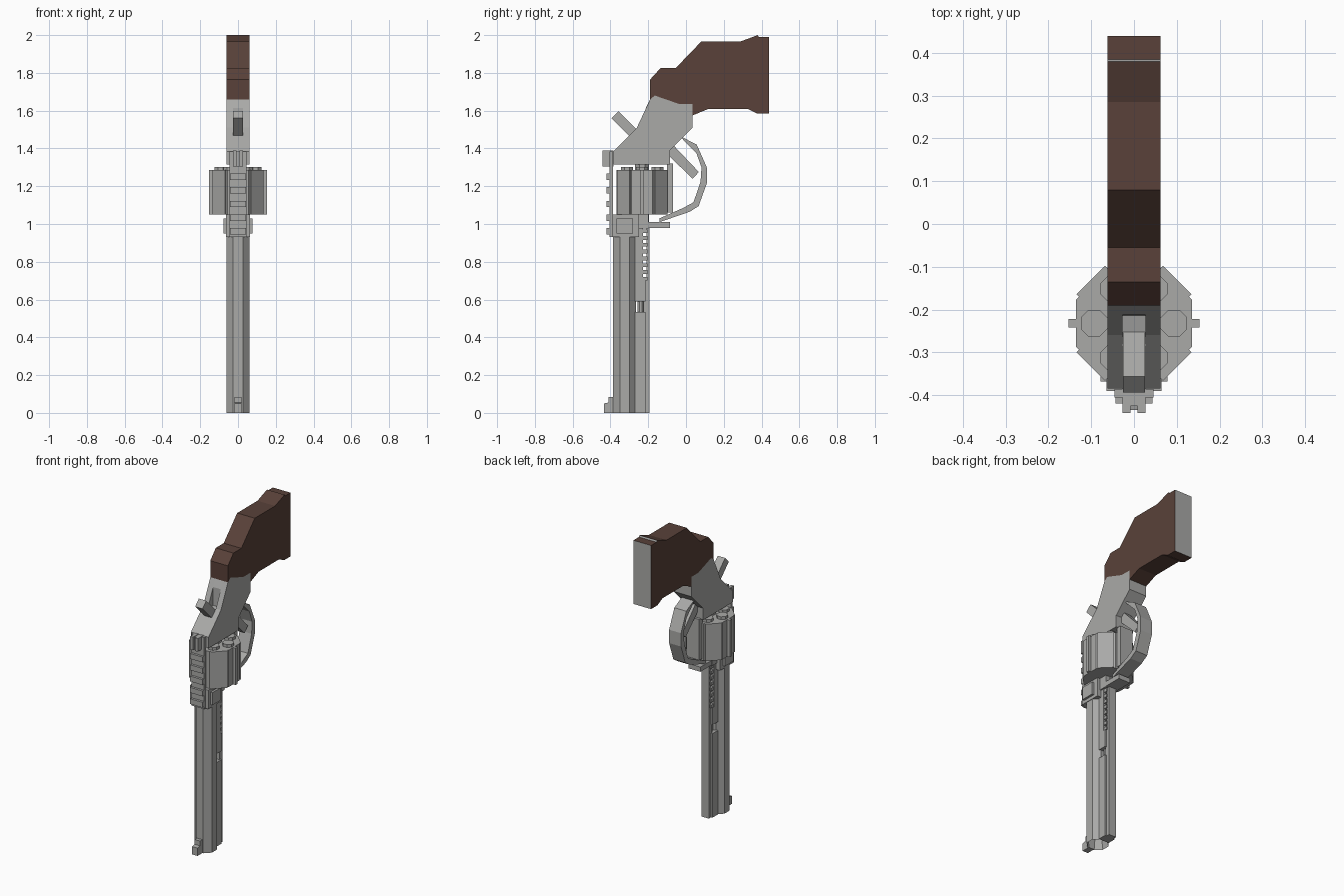
import bpy, bmesh, math
from mathutils import Vector, Matrix

if "Cube" in bpy.data.objects:
    bpy.data.objects.remove(bpy.data.objects["Cube"])


def material(name, rgb):
    m = bpy.data.materials.new(name)
    m.use_nodes = True
    m.diffuse_color = (*rgb, 1)
    m.node_tree.nodes["Principled BSDF"].inputs["Base Color"].default_value = (*rgb, 1)
    return m


STEEL = material("steel grey", (0.40, 0.40, 0.39))
WOOD = material("dark wood", (0.10, 0.053, 0.041))


def finish(name, bm, *mats):
    bmesh.ops.recalc_face_normals(bm, faces=bm.faces)
    me = bpy.data.meshes.new(name)
    bm.to_mesh(me)
    bm.free()
    for m in mats or (STEEL,):
        me.materials.append(m)
    ob = bpy.data.objects.new(name, me)
    bpy.context.collection.objects.link(ob)
    return ob


def add_box(bm, x0, x1, y0, y1, z0, z1):
    mat = Matrix.Translation(((x0 + x1) / 2, (y0 + y1) / 2, (z0 + z1) / 2))
    mat = mat @ Matrix.Diagonal((x1 - x0, y1 - y0, z1 - z0, 1))
    bmesh.ops.create_cube(bm, size=1, matrix=mat)


def add_prism(bm, points, offset):
    """Extrude a closed outline of 3D points along an offset vector."""
    face = bm.faces.new([bm.verts.new(p) for p in points])
    ext = bmesh.ops.extrude_face_region(bm, geom=[face], use_keep_orig=True)
    moved = [v for v in ext["geom"] if isinstance(v, bmesh.types.BMVert)]
    bmesh.ops.translate(bm, verts=moved, vec=Vector(offset))


def slab(bm, outline, x0, x1):
    """Side outline in (y, z), spanning x0 to x1."""
    add_prism(bm, [(x0, y, z) for y, z in outline], (x1 - x0, 0, 0))


def column(bm, cx, cy, r, sides, z0, z1, phase=0.0):
    angles = [phase + 2 * math.pi * i / sides for i in range(sides)]
    add_prism(bm, [(cx + r * math.cos(a), cy + r * math.sin(a), z0) for a in angles],
              (0, 0, z1 - z0))


def box(name, *dims):
    bm = bmesh.new()
    add_box(bm, *dims)
    return finish(name, bm)


def plate(name, outline, half):
    bm = bmesh.new()
    slab(bm, outline, -half, half)
    return finish(name, bm)


# Wooden grip with steel butt faces
bm = bmesh.new()
slab(bm, [(-0.19, 1.66), (-0.19, 1.765), (-0.135, 1.825), (-0.055, 1.825), (0.08, 1.965),
          (0.285, 1.965), (0.38, 2.0), (0.385, 1.99), (0.44, 1.99), (0.44, 1.585),
          (0.375, 1.585), (0.325, 1.61), (0.12, 1.61), (0.035, 1.575), (0.035, 1.635),
          (-0.035, 1.635), (-0.165, 1.68)], -0.062, 0.062)
bmesh.ops.recalc_face_normals(bm, faces=bm.faces)
for f in bm.faces:
    f.normal_update()
    c = f.calc_center_median()
    if f.normal.y > 0.8 and c.y > 0.3:
        f.material_index = 1
finish("grip", bm, WOOD, STEEL)

# Frame: two cheeks around a core with a hammer slot
rear = [(-0.165, 1.68), (-0.035, 1.635), (0.035, 1.635), (0.035, 1.51),
        (-0.085, 1.39), (-0.085, 1.315), (-0.385, 1.315), (-0.385, 1.385)]
bm = bmesh.new()
cheek = rear + [(-0.26, 1.51), (-0.19, 1.66)]
slab(bm, cheek, -0.062, -0.027)
slab(bm, cheek, 0.027, 0.062)
slab(bm, rear + [(-0.285, 1.485), (-0.215, 1.5), (-0.212, 1.615), (-0.19, 1.66)], -0.027, 0.027)
finish("frame", bm)

# Hammer and trigger
plate("hammer", [(-0.357, 1.597), (-0.394, 1.56), (-0.27, 1.435), (-0.21, 1.45)], 0.026)
plate("trigger", [(-0.10, 1.37), (-0.065, 1.415), (0.068, 1.275), (0.035, 1.24)], 0.022)

# Trigger guard band
outer = [(-0.03, 1.465), (0.057, 1.42), (0.11, 1.30), (0.11, 1.215), (0.067, 1.095),
         (0.02, 1.065), (-0.14, 1.01)]
inner = [(-0.14, 1.03), (-0.015, 1.085), (0.04, 1.115), (0.077, 1.225), (0.082, 1.30),
         (0.055, 1.375), (-0.01, 1.44)]
plate("trigger_guard", outer + inner, 0.042)
box("guard_foot", -0.042, 0.042, -0.20, -0.085, 0.98, 1.01)
box("lower_frame_strut", -0.045, 0.045, -0.10, -0.068, 1.06, 1.32)

# Top strap with cross ribs
bm = bmesh.new()
add_box(bm, -0.045, 0.045, -0.405, -0.386, 0.93, 1.385)
for i in range(5):
    z = 0.962 + i * 0.072
    add_box(bm, -0.043, 0.043, -0.42, -0.40, z - 0.017, z + 0.017)
finish("top_strap", bm)

# Rear sight: two posts and a low base
bm = bmesh.new()
for s in (-1, 1):
    a, b = sorted((s * 0.008, s * 0.027))
    add_box(bm, a, b, -0.442, -0.385, 1.305, 1.388)
add_box(bm, -0.01, 0.01, -0.425, -0.385, 1.305, 1.385)
finish("rear_sight", bm)

# Cylinder drum: octagon, raised diagonal flats, side ribs
CY = -0.232
Z0, Z1 = 1.05, 1.285
bm = bmesh.new()
column(bm, 0, CY, 0.135 / math.cos(math.pi / 8), 8, Z0, Z1, math.pi / 8)
for i in range(4):
    a = math.pi / 4 + i * math.pi / 2
    d, t = Vector((math.cos(a), math.sin(a), 0)), Vector((-math.sin(a), math.cos(a), 0))
    c = Vector((0, CY, Z0))
    add_prism(bm, [c + d * r + t * w for r, w in
                   ((0.10, -0.047), (0.143, -0.047), (0.143, 0.047), (0.10, 0.047))],
              (0, 0, Z1 - Z0))
for s in (-1, 1):
    a, b = sorted((s * 0.12, s * 0.153))
    add_box(bm, a, b, CY - 0.01, CY + 0.01, Z0, Z1)
finish("cylinder", bm)

# Cartridge rims and centre pin
bm = bmesh.new()
for i in range(6):
    a = i * math.pi / 3
    column(bm, 0.093 * math.cos(a), CY + 0.093 * math.sin(a), 0.034, 8, Z1 - 0.01, 1.303,
           math.pi / 8)
column(bm, 0, CY, 0.04, 8, 1.0, 1.32, math.pi / 8)
finish("cartridges_and_pin", bm)

# Front frame block and side bosses
box("front_frame", -0.064, 0.064, -0.39, -0.25, 0.93, 1.05)
box("crane", -0.045, 0.045, -0.26, -0.198, 0.975, 1.05)
bm = bmesh.new()
add_box(bm, -0.078, 0.078, -0.368, -0.28, 0.95, 1.03)
finish("crane_boss", bm)

# Octagonal barrel with an open bore
bm = bmesh.new()
column(bm, 0, -0.325, 0.061 / math.cos(math.pi / 8), 8, 0.0, 0.96, math.pi / 8)
muzzle = min(bm.faces, key=lambda f: f.calc_center_median().z)
bmesh.ops.inset_region(bm, faces=[muzzle], thickness=0.028)
bmesh.ops.translate(bm, verts=muzzle.verts[:], vec=(0, 0, 0.12))
finish("barrel", bm)

# Front sight with a step
plate("front_sight", [(-0.38, 0), (-0.435, 0), (-0.435, 0.05), (-0.41, 0.055),
                      (-0.41, 0.085), (-0.38, 0.085)], 0.019)

# Ejector rod shroud under the barrel
box("underlug_lower", -0.036, 0.036, -0.27, -0.215, 0.0, 0.535)
box("underlug_rail", -0.026, 0.026, -0.225, -0.192, 0.0, 0.70)
box("underlug_upper", -0.036, 0.036, -0.27, -0.215, 0.59, 0.70)
column_bm = bmesh.new()
column(column_bm, 0, -0.24, 0.018, 8, 0.5, 0.62, math.pi / 8)
finish("ejector_rod", column_bm)

# Vented section: inner spine, outer strip and a ladder of rungs
bm = bmesh.new()
add_box(bm, -0.036, 0.036, -0.27, -0.228, 0.69, 0.99)
add_box(bm, -0.026, 0.026, -0.208, -0.192, 0.69, 0.99)
for i in range(8):
    z = 0.71 + i * 0.036
    add_box(bm, -0.034, 0.034, -0.235, -0.205, z - 0.01, z + 0.01)
finish("vented_underlug", bm)
